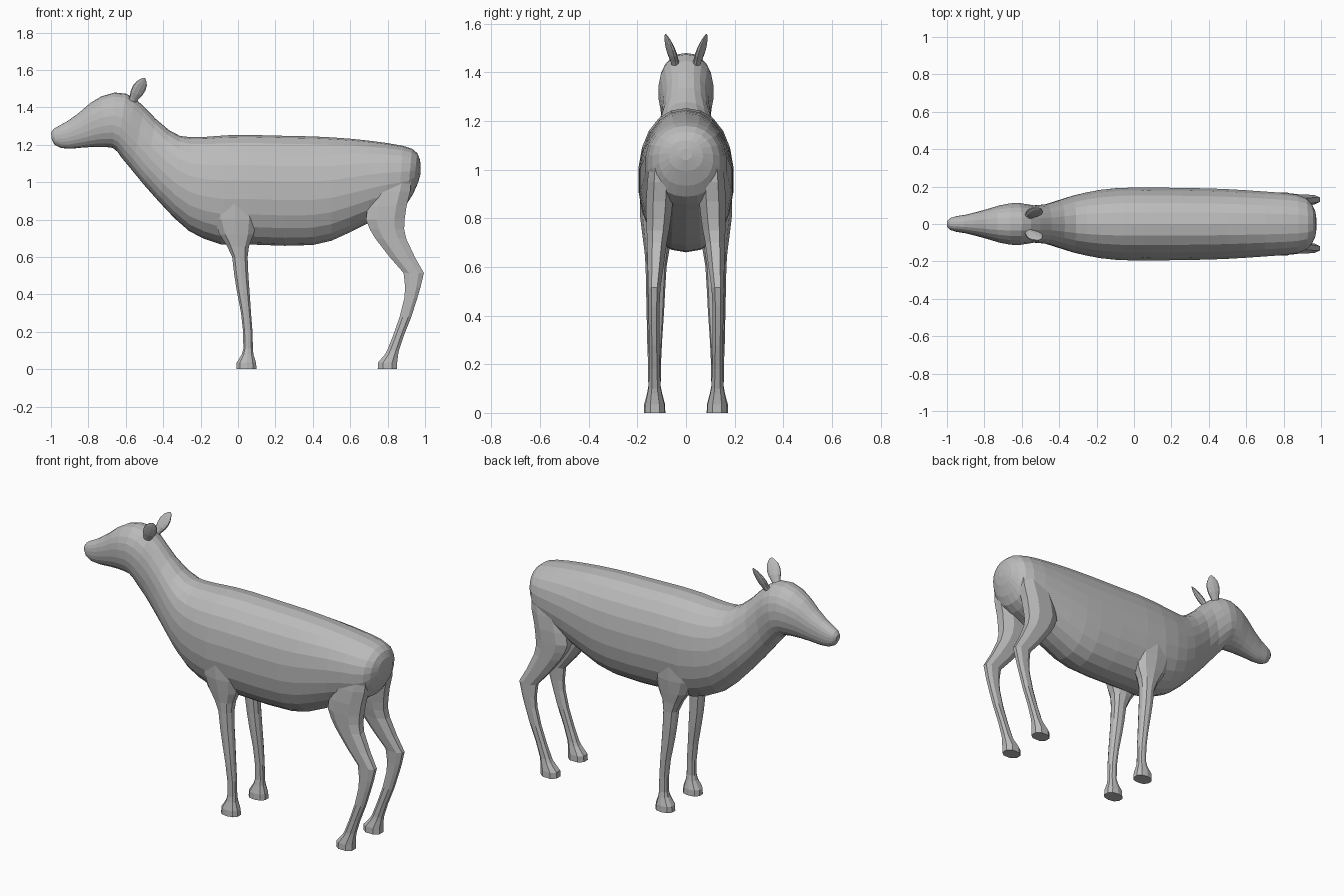
import bpy, bmesh, math
from mathutils import Vector

coat = bpy.data.materials.new("grey coat")
coat.diffuse_color = (0.5, 0.5, 0.5, 1)


def loft(name, rings, mirror=False):
    """Skin a list of closed point rings and cap both ends."""
    bm = bmesh.new()
    loops = [[bm.verts.new(p) for p in r] for r in rings]
    n = len(loops[0])
    for a, b in zip(loops, loops[1:]):
        for i in range(n):
            j = (i + 1) % n
            bm.faces.new((a[i], a[j], b[j], b[i]))
    bm.faces.new(loops[0])
    bm.faces.new(loops[-1])
    bmesh.ops.recalc_face_normals(bm, faces=bm.faces)
    me = bpy.data.meshes.new(name)
    bm.to_mesh(me)
    bm.free()
    me.materials.append(coat)
    ob = bpy.data.objects.new(name, me)
    bpy.context.collection.objects.link(ob)
    if mirror:
        m = ob.modifiers.new("mirror", 'MIRROR')
        m.use_axis = (False, True, False)
        m.use_mirror_merge = False
    return ob


def ring(centre, u, v, n, power=2.0):
    """Superellipse ring spanned by half-axis vectors u and v."""
    pts = []
    for i in range(n):
        t = 2 * math.pi * (i + 0.5) / n
        c, s = math.cos(t), math.sin(t)
        c = math.copysign(abs(c) ** (2 / power), c)
        s = math.copysign(abs(s) ** (2 / power), s)
        pts.append(centre + u * c + v * s)
    return pts


def body_ring(tx, tz, bx, bz, w, power=2.2):
    """Ring hung between a point on the back and one on the underside."""
    top, bot = Vector((tx, 0, tz)), Vector((bx, 0, bz))
    return ring((top + bot) / 2, Vector((0, w, 0)), (top - bot) / 2 * 1.01, 22, power)


def leg_ring(z, x0, x1, y0, y1, n=10):
    """Horizontal ring between x and y limits."""
    return ring(Vector(((x0 + x1) / 2, (y0 + y1) / 2, z)),
                Vector(((x1 - x0) / 2 * 1.03, 0, 0)), Vector((0, (y1 - y0) / 2, 0)), n, 2.3)


# Head, neck and torso: back point, underside point, half width
body = [
    (-1.0, 1.265, -0.995, 1.225, .018), (-.985, 1.285, -.98, 1.2, .032),
    (-.955, 1.302, -.945, 1.183, .042), (-.91, 1.327, -.89, 1.18, .05),
    (-.85, 1.37, -.82, 1.187, .066), (-.79, 1.422, -.76, 1.19, .083),
    (-.73, 1.458, -.71, 1.19, .1), (-.66, 1.478, -.67, 1.185, .111),
    (-.6, 1.472, -.645, 1.165, .114), (-.55, 1.445, -.62, 1.13, .108),
    (-.5, 1.4, -.57, 1.07, .1), (-.44, 1.337, -.5, .985, .106),
    (-.37, 1.277, -.42, .895, .13), (-.31, 1.245, -.34, .81, .153),
    (-.25, 1.238, -.26, .74, .17), (-.17, 1.24, -.18, .7, .185),
    (-.06, 1.248, -.09, .67, .195), (.06, 1.25, .06, .67, .197),
    (.25, 1.245, .25, .663, .195), (.4, 1.242, .4, .667, .192),
    (.5, 1.237, .5, .69, .188), (.6, 1.23, .6, .735, .182),
    (.7, 1.22, .7, .785, .175), (.8, 1.207, .79, .83, .168),
    (.88, 1.193, .86, .86, .158), (.93, 1.178, .905, .89, .14),
    (.958, 1.155, .935, .935, .112), (.973, 1.12, .962, .995, .07),
    (.977, 1.085, .975, 1.04, .025)]
loft("head_neck_and_torso", [body_ring(*r) for r in body])

# Front legs with shoulders
front = [
    (1.0, -.12, .07, .08, .175), (.9, -.14, .1, .07, .19), (.8, -.13, .1, .06, .188),
    (.72, -.1, .085, .062, .178), (.66, -.06, .06, .07, .17), (.6, -.032, .052, .08, .166),
    (.5, -.02, .056, .086, .164), (.42, -.007, .062, .09, .162), (.3, .016, .07, .098, .16),
    (.2, .027, .078, .103, .156), (.11, .028, .08, .104, .155), (.08, .02, .083, .098, .16),
    (.035, -.008, .097, .086, .172), (0, -.01, .1, .085, .173)]
loft("front_leg", [leg_ring(*r) for r in front], mirror=True)

# Hind legs with thighs
hind = [
    (1.05, .76, .93, .06, .15), (.95, .71, .925, .05, .163), (.87, .69, .905, .05, .168),
    (.8, .68, .895, .058, .167), (.75, .7, .892, .066, .165), (.7, .73, .902, .076, .163),
    (.6, .808, .948, .09, .16), (.515, .883, .996, .103, .157), (.44, .892, .978, .107, .156),
    (.38, .888, .96, .108, .155), (.28, .863, .928, .108, .153), (.18, .828, .888, .106, .153),
    (.1, .796, .862, .102, .156), (.08, .785, .858, .098, .16),
    (.035, .746, .853, .086, .17), (0, .745, .853, .085, .171)]
loft("hind_leg", [leg_ring(*r, n=8) for r in hind], mirror=True)

# Ears: leaf-shaped, thin across, leaning back and outwards
base, tip = Vector((-.57, .04, 1.425)), Vector((-.5, .083, 1.556))
across = Vector((.045, -.02, -.016))
across.normalize()
thin = (tip - base).cross(across).normalized()
ear = [(0, .02, .016), (.2, .026, .016), (.4, .036, .017), (.6, .039, .014),
       (.78, .033, .01), (.92, .019, .006), (1, .006, .002)]
loft("ear", [ring(base.lerp(tip, t), across * w, thin * d, 10) for t, w, d in ear], mirror=True)
